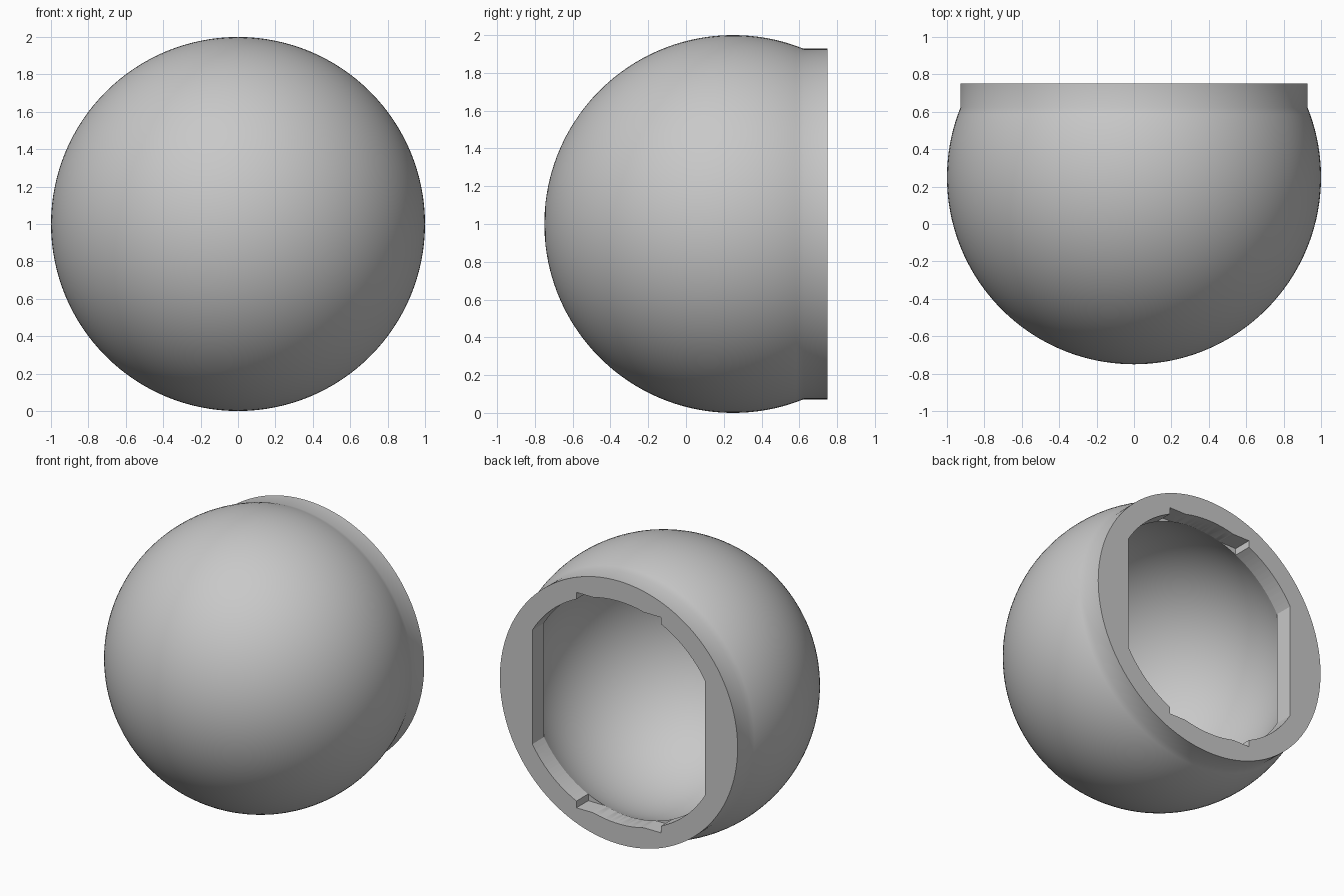
import bpy, bmesh, math
from mathutils import Vector

cube = bpy.data.objects.get("Cube")
if cube:
    bpy.data.objects.remove(cube, do_unlink=True)

CENTRE = Vector((0, 0.25, 1))
BACK_Y = 0.75        # open end of the shell
LIP_Y = 0.62         # inner side of the lip
RIM_R = 0.928
CAVITY_R = 0.868

grey = bpy.data.materials.new("plain_grey")
grey.use_nodes = True
colour = (0.58, 0.58, 0.58, 1)
grey.diffuse_color = colour
grey.node_tree.nodes["Principled BSDF"].inputs["Base Color"].default_value = colour


def to_object(name, bm):
    bmesh.ops.recalc_face_normals(bm, faces=bm.faces)
    mesh = bpy.data.meshes.new(name)
    bm.to_mesh(mesh)
    bm.free()
    mesh.materials.append(grey)
    obj = bpy.data.objects.new(name, mesh)
    bpy.context.collection.objects.link(obj)
    return obj


def lathe(name, profile, steps=128):
    """Revolve (radius, y) points about the y axis through the centre."""
    bm = bmesh.new()
    verts = [bm.verts.new((r, y, CENTRE.z)) for r, y in profile]
    edges = [bm.edges.new(pair) for pair in zip(verts, verts[1:])]
    bmesh.ops.spin(bm, geom=verts + edges, cent=CENTRE, axis=(0, 1, 0),
                   angle=math.tau, steps=steps)
    bmesh.ops.remove_doubles(bm, verts=bm.verts, dist=1e-5)
    return to_object(name, bm)


def dome(radius, end_angle, count=48):
    angles = [end_angle * i / count for i in range(count + 1)]
    return [(radius * math.sin(a), CENTRE.y - radius * math.cos(a)) for a in angles]


def arc(radius, start, end, count):
    angles = [start + (end - start) * i / count for i in range(count + 1)]
    return [(radius * math.cos(a), radius * math.sin(a)) for a in angles]


def opening_outline(radius=0.785, side=0.674, notch_x=0.33, notch_z=0.76):
    """Circle with flat sides, widened by a notched block at top and bottom."""
    quarter = arc(radius, math.acos(side / radius), math.acos(notch_x / radius), 12)
    quarter.append((notch_x, notch_z))
    quarter += arc(radius, math.asin(notch_z / radius), math.pi / 2, 8)
    upper = quarter + [(-x, z) for x, z in quarter[-2::-1]]
    return upper + [(-x, -z) for x, z in upper]


# Outer ball with its straight rim
rim_angle = math.pi - math.asin(RIM_R)
shell = lathe("hollow_ball_shell",
              dome(1, rim_angle) + [(RIM_R, BACK_Y), (0, BACK_Y)])

# Round cavity, flat on the inner side of the lip
lip_angle = math.acos((CENTRE.y - LIP_Y) / CAVITY_R)
cavity = lathe("cavity_cutter", dome(CAVITY_R, lip_angle) + [(0, LIP_Y)])

# Shaped opening through the lip
bm = bmesh.new()
face = bm.faces.new([bm.verts.new((x, LIP_Y - 0.002, CENTRE.z + z))
                     for x, z in opening_outline()])
side = bmesh.ops.extrude_face_region(bm, geom=[face], use_keep_orig=True)
bmesh.ops.translate(bm, vec=(0, 0.3, 0),
                    verts=[v for v in side["geom"] if isinstance(v, bmesh.types.BMVert)])
opening = to_object("opening_cutter", bm)

# Cut the shell and drop the cutters
bpy.ops.object.select_all(action="DESELECT")
bpy.context.view_layer.objects.active = shell
shell.select_set(True)
for cutter in (cavity, opening):
    cutter.hide_render = True
    cut = shell.modifiers.new(cutter.name, "BOOLEAN")
    cut.operation = "DIFFERENCE"
    cut.solver = "EXACT"
    cut.object = cutter
    bpy.ops.object.modifier_apply(modifier=cut.name)
    bpy.data.objects.remove(cutter, do_unlink=True)

bpy.ops.object.shade_smooth_by_angle(angle=math.radians(25))
